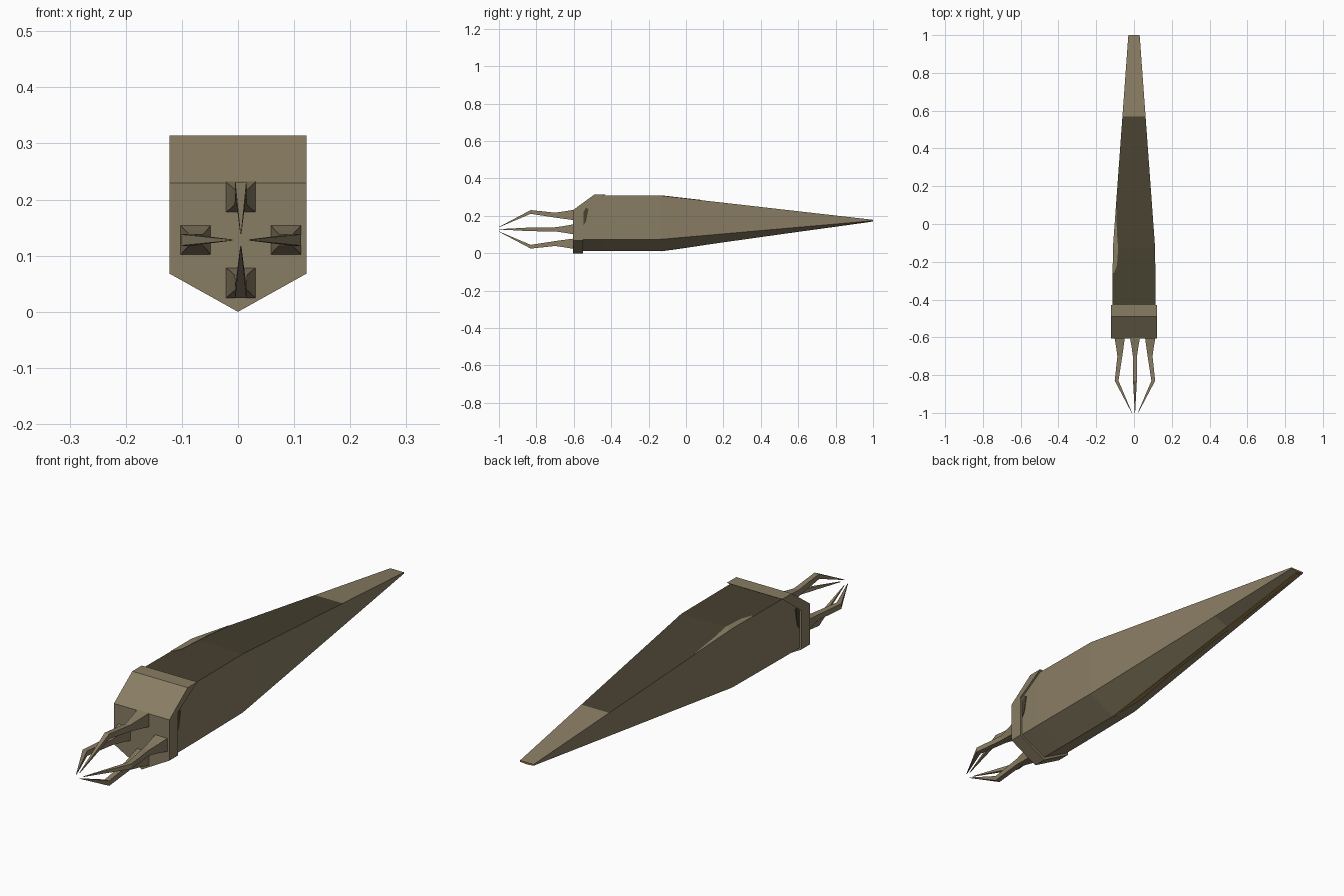
import bpy
import bmesh
import math
from mathutils import Matrix, Vector

cube = bpy.data.objects.get("Cube")
if cube:
    bpy.data.objects.remove(cube, do_unlink=True)


def material(name, rgb):
    m = bpy.data.materials.new(name)
    m.use_nodes = True
    m.diffuse_color = (*rgb, 1)
    m.node_tree.nodes["Principled BSDF"].inputs["Base Color"].default_value = (*rgb, 1)
    return m


TAN = material("tan", (0.25, 0.205, 0.125))
DARK = material("dark_olive", (0.062, 0.052, 0.029))
GOLD = material("gold_brown", (0.31, 0.20, 0.06))


def finish(name, bm, *mats):
    bmesh.ops.recalc_face_normals(bm, faces=bm.faces)
    mesh = bpy.data.meshes.new(name)
    bm.to_mesh(mesh)
    bm.free()
    for m in mats:
        mesh.materials.append(m)
    obj = bpy.data.objects.new(name, mesh)
    bpy.context.collection.objects.link(obj)
    return obj


def loft(rings, split_caps=False):
    """Skin a list of equal closed rings and cap both ends."""
    bm = bmesh.new()
    rows = [[bm.verts.new(p) for p in ring] for ring in rings]
    n = len(rows[0])
    for a, b in zip(rows, rows[1:]):
        for i in range(n):
            j = (i + 1) % n
            bm.faces.new((a[i], a[j], b[j], b[i]))
    for r in (rows[0], rows[-1]):
        if split_caps:
            bm.faces.new((r[0], r[1], r[-2], r[-1]))
            bm.faces.new(r[1:-1])
        else:
            bm.faces.new(r)
    return bm


def mirrored(half, keel):
    """Ring from the points of one flank plus a keel point."""
    return half + [keel] + [(-x, y, z) for x, y, z in reversed(half)]


# Tapered hull: y, half width, top, shoulder, keel
SECTIONS = [
    (-0.56, 0.114, 0.238, 0.073, 0.012),
    (-0.45, 0.114, 0.308, 0.073, 0.012),
    (-0.13, 0.112, 0.308, 0.075, 0.012),
    (1.00, 0.030, 0.179, 0.174, 0.171),
]


def section(y):
    for a, b in zip(SECTIONS, SECTIONS[1:]):
        if y <= b[0]:
            t = (y - a[0]) / (b[0] - a[0])
            return [p + (q - p) * t for p, q in zip(a, b)]
    return SECTIONS[-1]


def hull_ring(y):
    y, w, top, shoulder, keel = section(y)
    return mirrored([(-w, y, top), (-w, y, shoulder)], (0, y, keel))


bm = loft([hull_ring(y) for y in (-0.56, -0.45, -0.13, 0.57, 1.0)])
bm.normal_update()
bmesh.ops.recalc_face_normals(bm, faces=bm.faces)
for f in bm.faces:
    c = f.calc_center_median()
    if f.normal.z > 0.7 and c.y < 0.57:
        f.material_index = 1      # dark upper deck
    elif f.normal.y > 0.9:
        f.material_index = 2      # gold tip
finish("hull", bm, TAN, DARK, GOLD)

# Front collar with a sloping brow
collar_rings = []
for y_top, top, y_mid, mid in ((-0.605, 0.23, -0.605, 0.15),
                               (-0.49, 0.314, -0.58, 0.20),
                               (-0.43, 0.314, -0.55, 0.24)):
    w = 0.122
    collar_rings.append(mirrored(
        [(-w, y_top, top), (-w, y_mid, mid), (-w, y_mid, 0.068)], (0, y_mid, 0)))
finish("collar", loft(collar_rings, split_caps=True), TAN)

# Four claws: y, distance from axis, half depth, half width
CLAW = [
    (-0.59, 0.077, 0.029, 0.029),
    (-0.65, 0.076, 0.020, 0.018),
    (-0.70, 0.076, 0.013, 0.011),
    (-0.83, 0.093, 0.010, 0.010),
    (-1.00, 0.012, 0.001, 0.001),
]
for k, side in enumerate(("top", "right", "bottom", "left")):
    spin = Matrix.Rotation(k * math.pi / 2, 4, "Y")
    shift = Vector((0.005, 0, 0.128))
    out = 0.004 if k % 2 else 0
    rings = []
    for y, r, d, w in CLAW:
        corners = ((-w, -d), (w, -d), (w, d), (-w, d))
        rings.append([spin @ Vector((x, y, r + out + z)) + shift for x, z in corners])
    finish("claw_" + side, loft(rings), TAN)


def plate(name, stations, surface, mat):
    """Thin strip laid on a hull surface between two fractions at each y."""
    lift = 0.0015
    bm = bmesh.new()
    rows = []
    for y, a, b in stations:
        rows.append([bm.verts.new(Vector(surface(y, t)) + Vector((0, 0, s * lift)))
                     for t, s in ((a, 1), (b, 1), (b, -1), (a, -1))])
    for p, q in zip(rows, rows[1:]):
        for i in range(4):
            j = (i + 1) % 4
            bm.faces.new((p[i], p[j], q[j], q[i]))
    bm.faces.new(rows[0])
    bm.faces.new(rows[-1])
    finish(name, bm, mat)


def deck(y, t):
    y, w, top, _, _ = section(y)
    return (-w * (1 - t), y, top)


def belly(y, t):
    y, w, _, shoulder, keel = section(y)
    return (-w * t, y, keel + (shoulder - keel) * t)


# Worn patch on the deck edge and the gold streak beside the keel
plate("worn_patch", [(-0.26, 0, 0.06), (-0.22, 0, 0.2), (-0.13, 0, 0.25),
                     (-0.05, 0, 0.15), (0.08, 0, 0.03)], deck, TAN)
plate("gold_streak", [(-0.13, 0, 0.1), (0.0, 0, 0.45), (0.2, 0.05, 0.3),
                      (0.6, 0.05, 0.5), (0.99, 0, 0.7)], belly, GOLD)

# Dark teardrop marks on both flanks behind the collar
for side, s in (("left", 1), ("right", -1)):
    outline = ((-0.548, 0.15), (-0.535, 0.17), (-0.522, 0.235), (-0.535, 0.243), (-0.548, 0.22))
    rings = [[(s * x, y, z) for y, z in outline] for x in (0.110, 0.116)]
    finish("flank_mark_" + side, loft(rings), DARK)
